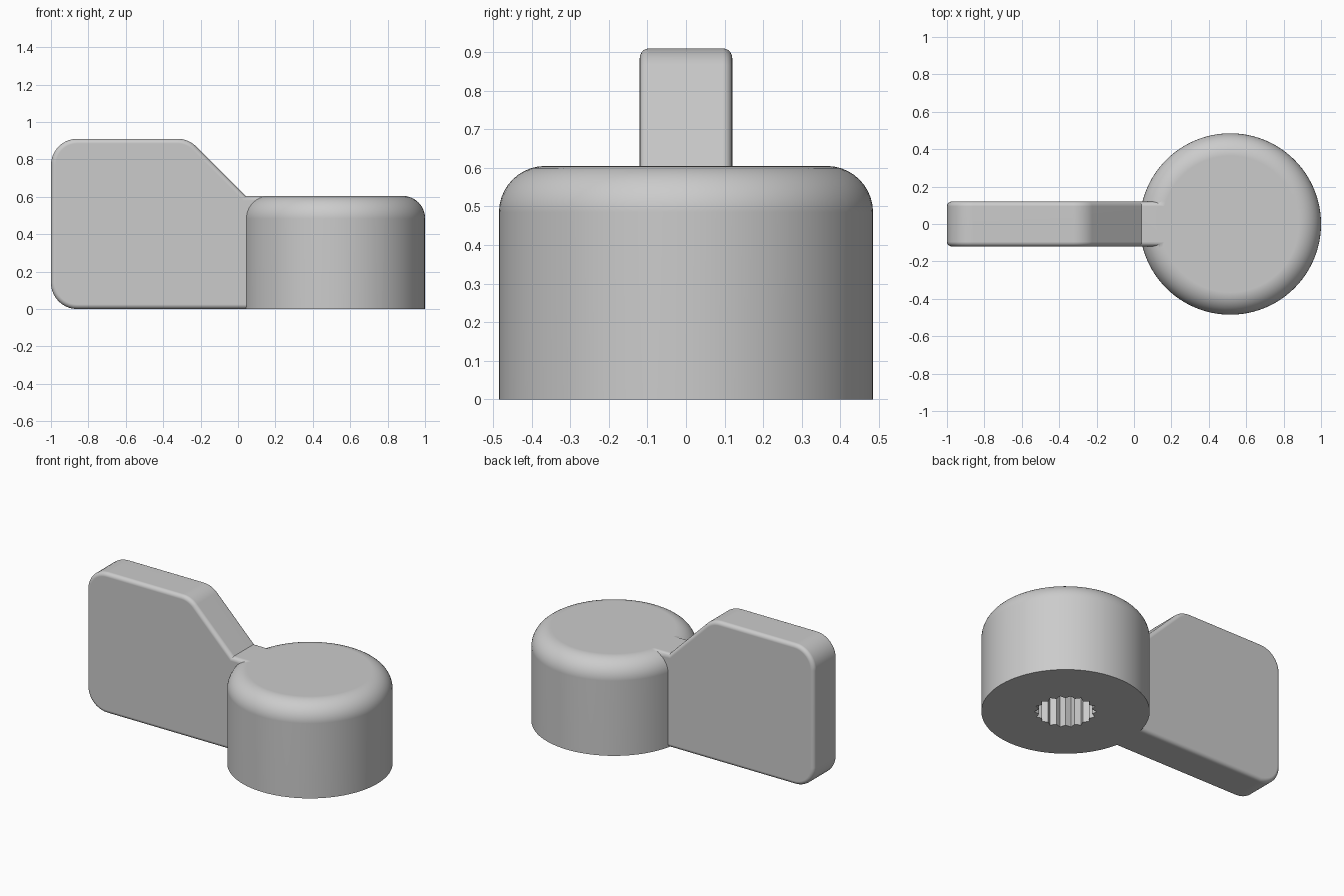
import bpy, bmesh
from math import sin, cos, tan, pi, radians
from mathutils import Vector

cube = bpy.data.objects.get("Cube")
if cube:
    bpy.data.objects.remove(cube, do_unlink=True)

GREY = (0.6, 0.6, 0.6, 1)
grey = bpy.data.materials.new("plain grey")
grey.use_nodes = True
grey.diffuse_color = GREY
grey.node_tree.nodes["Principled BSDF"].inputs["Base Color"].default_value = GREY

KNOB_X, KNOB_R, KNOB_H = 0.515, 0.485, 0.605


def make_object(name, bm):
    bmesh.ops.recalc_face_normals(bm, faces=bm.faces)
    mesh = bpy.data.meshes.new(name)
    bm.to_mesh(mesh)
    bm.free()
    mesh.materials.append(grey)
    ob = bpy.data.objects.new(name, mesh)
    bpy.context.collection.objects.link(ob)
    return ob


def prism(points, offset):
    """Extrude a closed outline of 3D points along an offset."""
    bm = bmesh.new()
    face = bm.faces.new([bm.verts.new(p) for p in points])
    ext = bmesh.ops.extrude_face_region(bm, geom=[face])
    moved = [g for g in ext["geom"] if isinstance(g, bmesh.types.BMVert)]
    bmesh.ops.translate(bm, verts=moved, vec=offset)
    # Keep a cap at the start as well as at the end
    if not any(len(f.verts) == len(points) and f.verts[0] not in moved for f in bm.faces):
        bm.faces.new([v for v in bm.verts if v not in moved])
    return bm


def rounded(corners, steps=10):
    """Outline in x and z, with an arc of the given radius at each corner."""
    out = []
    for i, (x, z, r) in enumerate(corners):
        p = Vector((x, z))
        if r == 0:
            out.append(p)
            continue
        a = (Vector(corners[i - 1][:2]) - p).normalized()
        b = (Vector(corners[(i + 1) % len(corners)][:2]) - p).normalized()
        half = a.angle(b) / 2
        centre = p + (a + b).normalized() * (r / sin(half))
        start = (p + a * (r / tan(half)) - centre).normalized()
        end = (p + b * (r / tan(half)) - centre).normalized()
        out += [centre + start.slerp(end, k / steps) * r for k in range(steps + 1)]
    return out


# Round knob with a softened top rim
ring = [(KNOB_X + KNOB_R * cos(2 * pi * i / 96), KNOB_R * sin(2 * pi * i / 96), 0)
        for i in range(96)]
bm = prism(ring, (0, 0, KNOB_H))
rim = [e for e in bm.edges if all(v.co.z > 0.5 for v in e.verts)]
bmesh.ops.bevel(bm, geom=rim, offset=0.12, segments=10, profile=0.5, affect='EDGES')
knob = make_object("knob", bm)

# Flat lever handle, sloping down into the knob
outline = rounded([(-1, 0, 0.14), (-1, 0.91, 0.14), (-0.265, 0.91, 0.14),
                   (0.04, KNOB_H, 0), (0.22, KNOB_H, 0), (0.22, 0, 0)])
bm = prism([(p.x, -0.12, p.y) for p in outline], (0, 0.24, 0))
sides = [e for e in bm.edges if abs(e.verts[0].co.y - e.verts[1].co.y) < 0.001]
bmesh.ops.bevel(bm, geom=sides, offset=0.025, segments=5, profile=0.5, affect='EDGES')
handle = make_object("handle", bm)

# Splined shaft socket cut into the underside
teeth = 18
spline = []
for i in range(teeth):
    for step, r in ((0, 0.18), (0.5, 0.155)):
        a = 2 * pi * (i + step) / teeth
        spline.append((KNOB_X + r * cos(a), r * sin(a), -0.1))
socket = make_object("socket_cutter", prism(spline, (0, 0, 0.5)))

# Join the handle and hollow the socket
bpy.context.view_layer.objects.active = knob
for part, operation in ((handle, 'UNION'), (socket, 'DIFFERENCE')):
    mod = knob.modifiers.new(operation.lower(), 'BOOLEAN')
    mod.operation, mod.solver, mod.object = operation, 'EXACT', part
    bpy.ops.object.modifier_apply(modifier=mod.name)
    bpy.data.objects.remove(part, do_unlink=True)
knob.name = "lever_knob"

# Smooth rounded surfaces, crisp flat faces
knob.select_set(True)
bpy.ops.object.shade_smooth_by_angle(angle=radians(30))
normals = knob.modifiers.new("flat_face_normals", 'WEIGHTED_NORMAL')
normals.keep_sharp = True
